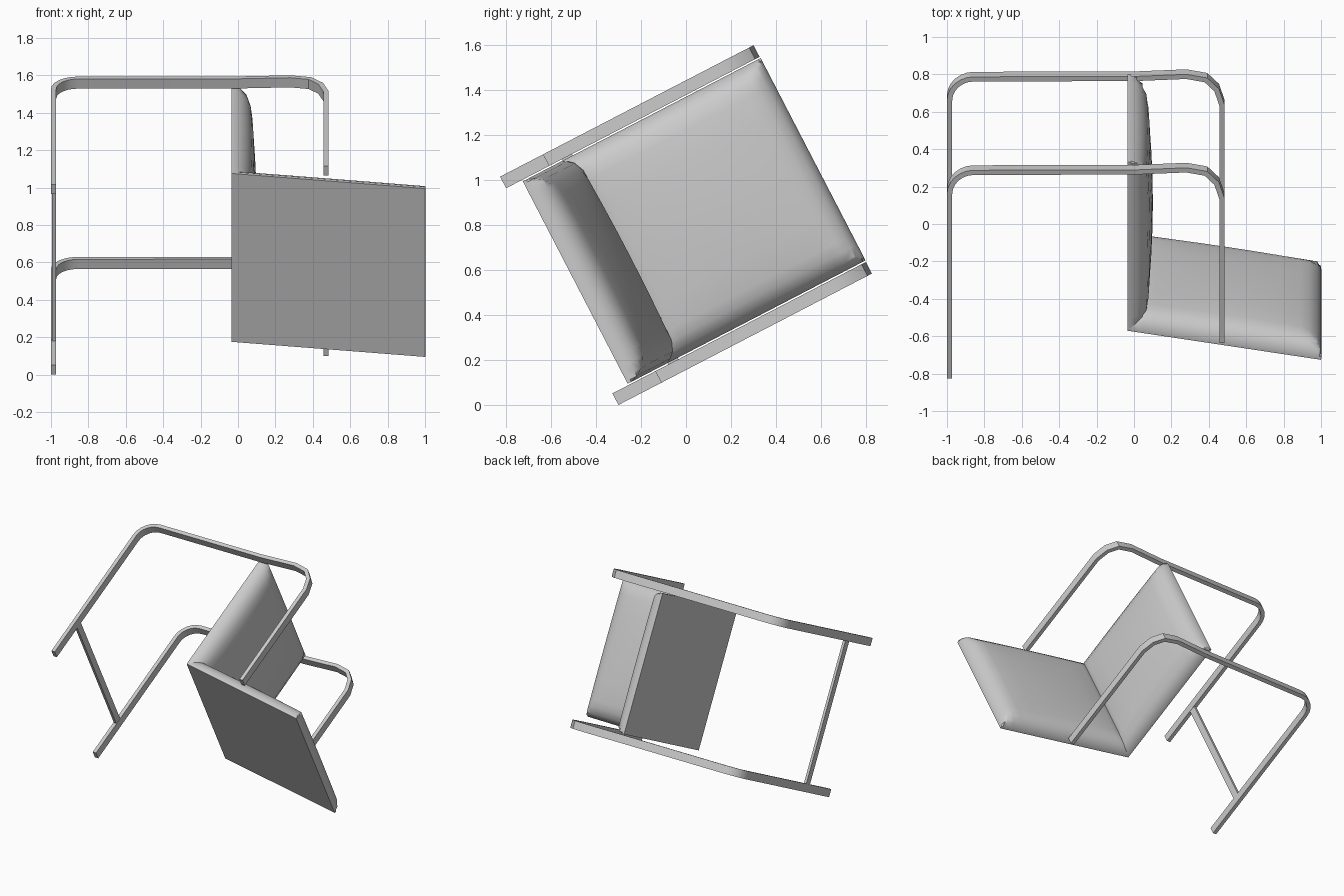
import bpy, bmesh, math
from mathutils import Matrix, Vector

if "Cube" in bpy.data.objects:
    bpy.data.objects.remove(bpy.data.objects["Cube"])

# Chair axes: x, u (along the side frames) and v (chair width), tilted about x
TILT = math.radians(27.4)
PLACE = Matrix.Translation((0, 0, 0.8)) @ Matrix.Rotation(TILT, 4, 'X')

grey = bpy.data.materials.new("light grey")
grey.diffuse_color = (0.6, 0.6, 0.6, 1)
grey.use_nodes = True
grey.node_tree.nodes["Principled BSDF"].inputs["Base Color"].default_value = grey.diffuse_color


def finish(name, bm, angle):
    bmesh.ops.recalc_face_normals(bm, faces=bm.faces[:])
    bm.transform(PLACE)
    me = bpy.data.meshes.new(name)
    bm.to_mesh(me)
    bm.free()
    me.materials.append(grey)
    me.shade_smooth()
    me.set_sharp_from_angle(angle=math.radians(angle))
    ob = bpy.data.objects.new(name, me)
    bpy.context.collection.objects.link(ob)


def flat_bar(name, path, v, thick, width):
    """Sweep a flat bar along a path in the x-u plane with mitred corners."""
    pts = [Vector(p) for p in path]
    bm = bmesh.new()
    rings = []
    for i, p in enumerate(pts):
        a = (p - pts[i - 1]).normalized() if i else None
        b = (pts[i + 1] - p).normalized() if i < len(pts) - 1 else None
        a, b = a or b, b or a
        t = (a + b).normalized()
        n = Vector((-t.y, t.x)) * (thick / 2 / max(t.dot(a), 0.3))
        rings.append([bm.verts.new((p.x + s * n.x, p.y + s * n.y, v + w * width / 2))
                      for s, w in ((-1, -1), (1, -1), (1, 1), (-1, 1))])
    for r, q in zip(rings, rings[1:]):
        for k in range(4):
            bm.faces.new((r[k], r[(k + 1) % 4], q[(k + 1) % 4], q[k]))
    bm.faces.new(rings[0])
    bm.faces.new(rings[-1])
    finish(name, bm, 30)


# Cushion thickness by distance from its edge
EDGE = [(0, 0.018), (0.012, 0.05), (0.035, 0.08), (0.08, 0.1), (0.13, 0.106)]


def edge_thickness(d):
    for (d0, t0), (d1, t1) in zip(EDGE, EDGE[1:]):
        if d <= d1:
            return t0 + (t1 - t0) * (d - d0) / (d1 - d0)
    return EDGE[-1][1]


def stations(length):
    near = [d for d, _ in EDGE]
    mid = [0.13 + (length - 0.26) * k / 6 for k in range(1, 6)]
    return near + mid + [length - d for d in reversed(near)]


def cushion(name, start, end, width):
    """Flat-backed panel with a domed face, on the left of start-to-end reversed."""
    a, b = Vector(start), Vector(end)
    length = (b - a).length
    along = (b - a) / length
    # domed side faces the inner corner of the chair
    out = Vector((-along.y, along.x))
    if out.x < 0 or out.y < -0.01:
        out = -out
    bm = bmesh.new()

    def vert(s, w, t):
        p = a + along * s + out * t
        return bm.verts.new((p.x, p.y, w - width / 2))

    S, W = stations(length), stations(width)
    grid = []
    for s in S:
        row = []
        for w in W:
            d = min(s, length - s, w, width - w)
            dome = (1 - (2 * s / length - 1) ** 2) * (1 - (2 * w / width - 1) ** 2)
            row.append(vert(s, w, edge_thickness(max(d, 0)) + 0.03 * dome))
        grid.append(row)
    for r, q in zip(grid, grid[1:]):
        for k in range(len(W) - 1):
            bm.faces.new((r[k], r[k + 1], q[k + 1], q[k]))
    # side walls and flat back
    n, m = len(S), len(W)
    loop = ([(0, j) for j in range(m)] + [(i, m - 1) for i in range(1, n)]
            + [(n - 1, j) for j in range(m - 2, -1, -1)] + [(i, 0) for i in range(n - 2, 0, -1)])
    base = [vert(S[i], W[j], 0) for i, j in loop]
    for k in range(len(loop)):
        k2 = (k + 1) % len(loop)
        (i, j), (i2, j2) = loop[k], loop[k2]
        bm.faces.new((grid[i][j], grid[i2][j2], base[k2], base[k]))
    bm.faces.new(base)
    finish(name, bm, 40)


# Side frames: long leg, rounded corner, gently rising rail, short leg
R = 0.13
corner = [(-0.986 + R * (1 - math.cos(t)), 0.606 - R + R * math.sin(t))
          for t in (math.pi / 2 * k / 6 for k in range(7))]
frame_path = ([(-0.986, -0.635)] + corner
              + [(0.0, 0.608), (0.28, 0.621), (0.385, 0.6), (0.442, 0.54),
                 (0.47, 0.45), (0.47, -0.42)])
for name, v in (("side_frame_lower", -0.543), ("side_frame_upper", 0.543)):
    flat_bar(name, frame_path, v, 0.028, 0.058)

# Crossbar joining the long legs
flat_bar("crossbar", [(-0.984, -0.355), (-0.984, -0.305)], 0, 0.02, 1.04)

# Two padded panels meeting at a corner
cushion("seat_cushion", (-0.035, -0.38), (-0.035, 0.637), 1.014)
cushion("back_cushion", (-0.035, -0.38), (1.0, -0.555), 1.014)
